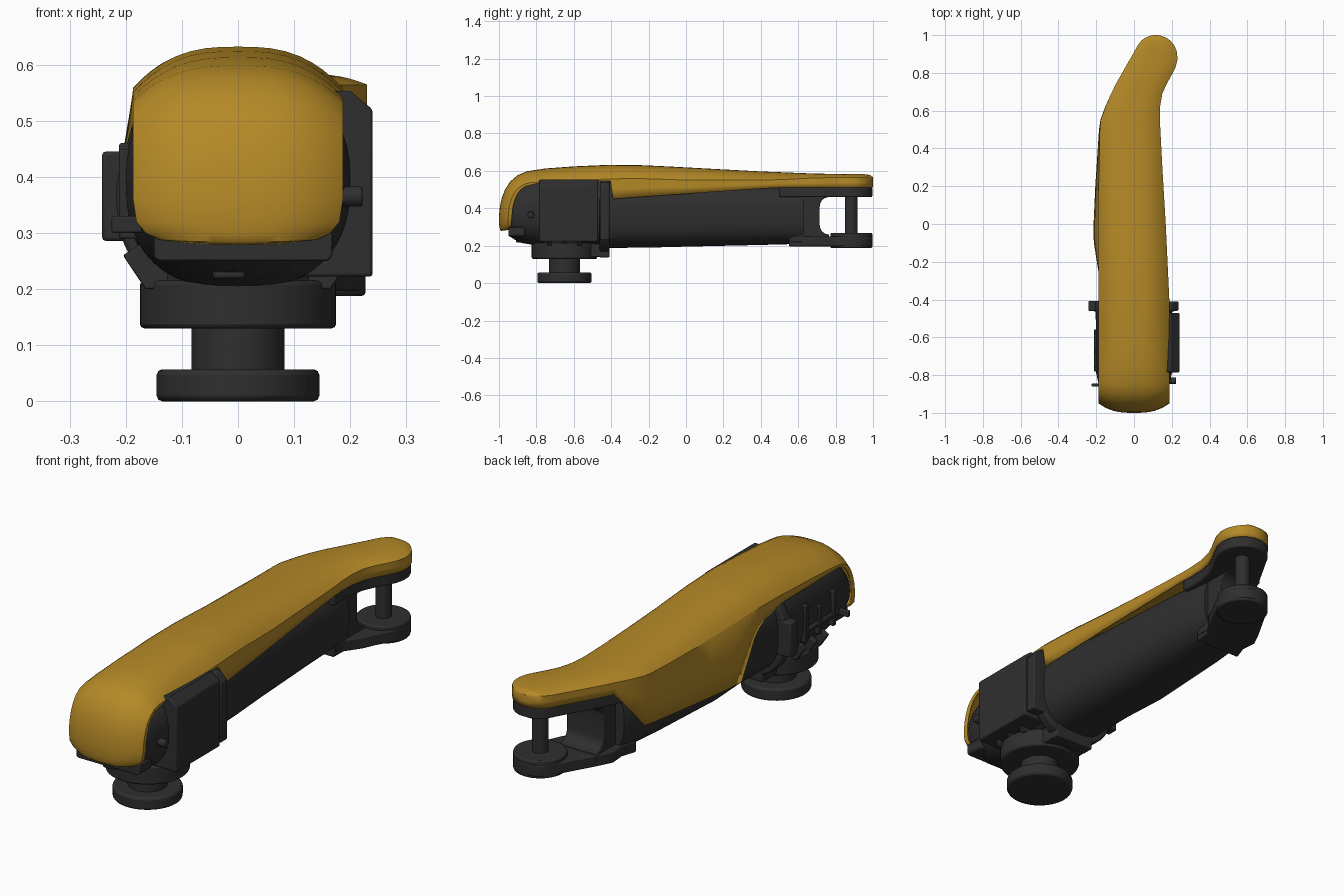
import bpy, bmesh, math

if "Cube" in bpy.data.objects:
    bpy.data.objects.remove(bpy.data.objects["Cube"])


def material(name, rgb):
    m = bpy.data.materials.new(name)
    m.diffuse_color = (*rgb, 1)
    m.use_nodes = True
    m.node_tree.nodes["Principled BSDF"].inputs["Base Color"].default_value = m.diffuse_color
    return m


YELLOW = material("yellow_paint", (0.46, 0.25, 0.02))
DARK = material("dark_metal", (0.028, 0.028, 0.028))


def finish(name, verts, faces, mat=DARK, bevel=0.0, recalc=True):
    me = bpy.data.meshes.new(name)
    me.from_pydata(verts, [], faces)
    if recalc:
        bm = bmesh.new()
        bm.from_mesh(me)
        bmesh.ops.recalc_face_normals(bm, faces=bm.faces)
        bm.to_mesh(me)
        bm.free()
    ob = bpy.data.objects.new(name, me)
    bpy.context.collection.objects.link(ob)
    me.materials.append(mat)
    if bevel:
        b = ob.modifiers.new("bevel", 'BEVEL')
        b.width, b.segments, b.limit_method = bevel, 2, 'ANGLE'
        b.angle_limit = math.radians(40)
    return ob


def stack(name, rings, **kw):
    """Skin equal-length rings of points and cap both ends."""
    n = len(rings[0])
    verts = [p for r in rings for p in r]
    faces = [(i*n + j, i*n + (j+1) % n, (i+1)*n + (j+1) % n, (i+1)*n + j)
             for i in range(len(rings)-1) for j in range(n)]
    faces += [tuple(range(n)), tuple(range((len(rings)-1)*n, len(rings)*n))]
    return finish(name, verts, faces, **kw)


def prism(name, pts, axis, lo, hi, bevel=0.006):
    put = {'x': lambda a, b, c: (c, a, b), 'y': lambda a, b, c: (a, c, b),
           'z': lambda a, b, c: (a, b, c)}[axis]
    return stack(name, [[put(a, b, c) for a, b in pts] for c in (lo, hi)], bevel=bevel)


def box(name, x0, x1, y0, y1, z0, z1, bevel=0.006):
    return prism(name, [(x0, y0), (x1, y0), (x1, y1), (x0, y1)], 'z', z0, z1, bevel)


def disc(name, a, b, r, axis, lo, hi, bevel=0.006, n=48):
    pts = [(a + r*math.cos(2*math.pi*i/n), b + r*math.sin(2*math.pi*i/n)) for i in range(n)]
    return prism(name, pts, axis, lo, hi, bevel)


def tube(name, stations, power=2.0, n=48):
    """Loft of superellipse sections along y; station = y, x0, x1, z0, z1."""
    rings = []
    for y, x0, x1, z0, z1 in stations:
        ring = []
        for i in range(n):
            c, s = math.cos(2*math.pi*i/n), math.sin(2*math.pi*i/n)
            c = math.copysign(abs(c)**(2/power), c)
            s = math.copysign(abs(s)**(2/power), s)
            ring.append(((x0+x1)/2 + c*(x1-x0)/2, y, (z0+z1)/2 + s*(z1-z0)/2))
        rings.append(ring)
    return stack(name, rings)


def lerp(table, y):
    if y <= table[0][0]:
        return table[0][1]
    for (a, va), (b, vb) in zip(table, table[1:]):
        if y <= b:
            return va + (vb-va)*(y-a)/(b-a)
    return table[-1][1]


# Plan outline and height curves of the arm, as (y, value)
LEFT = [(.2, -.187), (.5, -.181), (.55, -.176), (.62, -.152), (.72, -.108), (.83, -.046),
        (.91, 0), (.945, .019), (.97, .038), (.985, .058), (.996, .085), (1, .1)]
RIGHT = [(-.4, .187), (0, .168), (.3, .15), (.55, .137), (.64, .138), (.69, .15),
         (.74, .172), (.79, .2), (.83, .22), (.87, .23), (.91, .228), (.945, .214),
         (.97, .193), (.985, .173), (.996, .145), (1, .13)]
CROWN = [(-.75, .613), (-.6, .624), (-.42, .632), (-.25, .631), (-.1, .624), (.4, .597),
         (.7, .585), (.945, .583), (.985, .578), (1, .565)]
DROP = [(-.75, .07), (-.5, .076), (0, .068), (.5, .04), (.7, .022), (.95, .018), (1, .005)]
RIM_L = [(-.8, .525), (-.42, .518), (-.3, .49), (-.22, .44), (-.15, .355), (-.094, .29),
         (.55, .33), (.69, .51)]
FLARE = [(-.26, 0), (-.18, .013), (-.094, .026), (0, .027), (.2, .018), (.55, .002), (.69, 0)]
RIM_R = [(-.405, .545), (-.39, .45), (.4, .505), (.45, .51)]
ROUND = 2.8

# Cover shell: curved nose, crowned top and side skirts
US = [math.sin(math.pi/2*(i/10 - 1)) for i in range(21)]
nose = [(-.987, .279, .10, .03, .004), (-.993, .284, .14, .036, .004),
        (-.997, .298, .165, .044, .002), (-1, .32, .181, .048, 0), (-1, .36, .187, .05, 0),
        (-.995, .41, .187, .05, -.004), (-.985, .455, .187, .05, -.01),
        (-.968, .5, .187, .048, -.02), (-.94, .543, .187, .042, -.036),
        (-.9, .577, .187, .03, -.05), (-.85, .598, .187, .014, -.062)]
rows = []
for y, z, half, dy, dz in nose:
    row = [(half*u, y + dy*abs(u)**ROUND, z + dz*abs(u)**ROUND) for u in US]
    edge = [(s*half, y + 1.4*dy, z + 1.2*dz) for s in (-1, 1)]
    mid = [(s*half, y + 1.2*dy, z + 1.1*dz) for s in (-1, 1)]
    rows.append([edge[0], mid[0]] + row + [mid[1], edge[1]])
for y in (-.75, -.6, -.5, -.42, -.405, -.39, -.3, -.26, -.22, -.18, -.15, -.12, -.094, -.04, 0,
          .1, .2, .3, .4, .5, .55, .62, .69, .74, .79, .83, .87, .91, .945, .97, .985, .996, 1):
    xl, xr, zc, d = (lerp(t, y) for t in (LEFT, RIGHT, CROWN, DROP))
    row = [((xl+xr)/2 + u*(xr-xl)/2, y, zc - d*abs(u)**ROUND) for u in US]
    zl, zr, zs, f = lerp(RIM_L, y), lerp(RIM_R, y), zc - d, lerp(FLARE, y)
    rows.append([(xl-f, y, zl), (xl-.8*f, y, (zl+zs)/2)] + row
                + [(xr, y, (zr+zs)/2), (xr, y, zr)])
w, last = len(rows[0]), len(rows)-1
cover = finish("cover_shell", [p for r in rows for p in r],
               [(i*w+j, i*w+j+1, (i+1)*w+j+1, (i+1)*w+j)
                for i in range(last) for j in range(w-1)]
               + [tuple(range(last*w, last*w+w))], YELLOW, recalc=False)
sol = cover.modifiers.new("thickness", 'SOLIDIFY')
sol.thickness, sol.offset = 0.007, -1

# Arm beam
tube("arm_beam", [(-.43, -.178, .178, .188, .545), (-.2, -.178, .168, .19, .545),
                  (0, -.195, .158, .195, .54), (.4, -.176, .138, .204, .53),
                  (.55, -.16, .13, .208, .512), (.63, -.13, .12, .212, .505)], 2.7)

# Fork: two rounded plates, curved web, pin and boss
ys = [.5, .55, .62, .69, .74, .79, .83, .87, .91, .945, .97, .985, .996]


def plan(start, limit):
    """Arm outline from y=start on, root narrowed to the limit."""
    use = [y for y in ys if y >= start]
    return ([(lerp(RIGHT, y) - (.003 if y > .68 else limit), y) for y in use]
            + [(lerp(LEFT, y) + (.003 if y > .68 else limit), y) for y in reversed(use)])


prism("fork_upper_plate", plan(.5, .004), 'z', .46, .512)
prism("fork_lower_plate", plan(.55, .04), 'z', .197, .25)
hole = []
for cz, a0 in ((.41, 90), (.31, 180)):
    hole += [(.765 + .05*math.cos(math.radians(a0 + 15*i)),
              cz + .05*math.sin(math.radians(a0 + 15*i))) for i in range(7)]
prism("fork_web", [(.56, .22), (.56, .49), (.765, .49)] + hole + [(.765, .22)],
      'x', -.085, .1, .004)
disc("fork_boss", .115, .884, .112, 'z', .188, .268)
disc("fork_pin", .115, .884, .034, 'z', .24, .48, 0)

# Turning base
disc("base_flange", 0, -.65, .145, 'z', 0, .057, .01)
disc("base_neck", 0, -.65, .083, 'z', .05, .14, 0)
disc("base_collar", 0, -.65, .175, 'z', .13, .215, .008)
disc("collar_riser", 0, -.65, .155, 'z', .2, .36, 0)

# Gear housing
tube("gear_housing", [(-.943, -.165, .165, .25, .49), (-.92, -.175, .175, .235, .52),
                      (-.88, -.18, .18, .215, .55), (-.79, -.2, .2, .2, .58),
                      (-.45, -.203, .2, .19, .6)], 2.4)
disc("joint_ring", 0, .365, .22, 'y', -.462, -.41, .008)
box("ring_foot", -.1, .1, -.465, -.408, .138, .25)
box("ring_left_plate", -.242, -.1, -.46, -.408, .286, .445)
prism("ring_right_plate", [(.1, .23), (.235, .23), (.235, .5), (.2, .54), (.1, .54)],
      'y', -.46, -.41)

# Drive box on the right side
prism("drive_box", [(.1, .222), (.24, .222), (.24, .52), (.2, .553), (.1, .553)],
      'y', -.785, -.47)
disc("side_plug", -.83, .365, .018, 'x', .15, .222, .004, 20)

# Front lip and cable tab
prism("front_lip", [(-.15, .255), (-.14, .25), (.16, .25), (.168, .258), (.168, .3), (-.15, .3)],
      'y', -.95, -.86, .004)
box("front_tab", -.045, .014, -.91, -.86, .218, .26)
box("left_hook", -.225, -.16, -.86, -.845, .3, .33, .004)

# Ribs on the left housing side and gussets above the collar
for i, (y, top) in enumerate(((-.78, .45), (-.68, .42), (-.58, .46))):
    box(f"left_rib_{i}", -.212, -.15, y, y+.022, .29, top, .004)
box("left_ledge", -.212, -.15, -.78, -.56, .33, .35, .004)
for i, s in enumerate((-1, 1)):
    for k, y in enumerate((-.74, -.66, -.58)):
        prism(f"gusset_{i}_{k}", [(s*.1, .2), (s*.165, .2), (s*.205, .26), (s*.1, .33)],
              'y', y, y+.022, .003)
prism("rear_saddle", [(-.6, .14), (-.44, .14), (-.44, .3), (-.6, .3)], 'x', -.1, .1)

# Smooth shading with sharp edges kept
for ob in bpy.data.objects:
    ob.select_set(True)
bpy.context.view_layer.objects.active = cover
bpy.ops.object.shade_smooth_by_angle(angle=math.radians(38))
